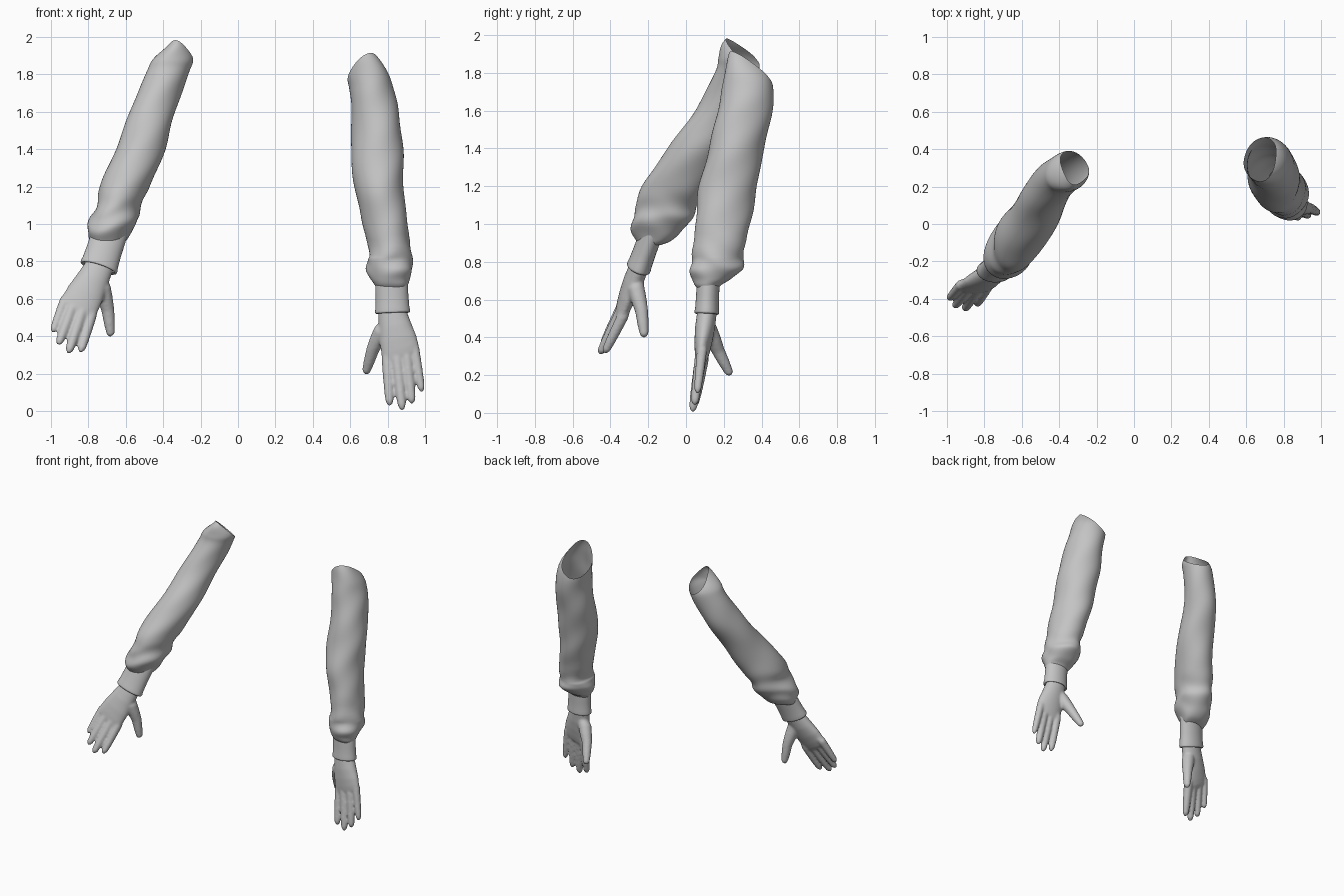
import bpy, bmesh, math
from mathutils import Vector

if "Cube" in bpy.data.objects:
    bpy.data.objects.remove(bpy.data.objects["Cube"])

grey = bpy.data.materials.new("light_grey")
grey.diffuse_color = (0.55, 0.55, 0.55, 1)
grey.use_nodes = True
grey.node_tree.nodes["Principled BSDF"].inputs["Base Color"].default_value = grey.diffuse_color


def loft(bm, rings, cap=False):
    """Skin a list of closed rings with quads."""
    vs = [[bm.verts.new(p) for p in r] for r in rings]
    n = len(vs[0])
    for a, b in zip(vs, vs[1:]):
        for i in range(n):
            j = (i + 1) % n
            bm.faces.new((a[i], a[j], b[j], b[i]))
    if cap:
        bm.faces.new(vs[0][::-1])
        bm.faces.new(vs[-1])


def finish(bm, name):
    bmesh.ops.recalc_face_normals(bm, faces=bm.faces)
    for f in bm.faces:
        f.smooth = True
    me = bpy.data.meshes.new(name)
    bm.to_mesh(me)
    bm.free()
    me.materials.append(grey)
    ob = bpy.data.objects.new(name, me)
    bpy.context.collection.objects.link(ob)
    return ob


def spline(rows, steps):
    """Catmull-Rom interpolation of parameter rows."""
    out = []
    for i in range(len(rows) - 1):
        q = [rows[max(0, min(len(rows) - 1, i + k))] for k in (-1, 0, 1, 2)]
        for s in range(steps):
            t = s / steps
            out.append([0.5 * (2 * b + (c - a) * t + (2 * a - 5 * b + 4 * c - d) * t * t
                               + (3 * b - a - 3 * c + d) * t ** 3) for a, b, c, d in zip(*q)])
    out.append(list(rows[-1]))
    return out


def oval(c, u, v, n=24):
    return [c + u * math.cos(2 * math.pi * i / n) + v * math.sin(2 * math.pi * i / n)
            for i in range(n)]


def sleeve(name, rows, skew, cuff_z, rim_point, rim_normal):
    """Loose sleeve from (z, xmin, xmax, ymin, ymax) rows, with cloth folds and a slanted opening."""
    n, rings = 48, []
    for z, x0, x1, y0, y1 in spline(rows, 6):
        bunch = math.exp(-((z - cuff_z - 0.1) / 0.15) ** 2)
        ring = []
        for i in range(n):
            t = 2 * math.pi * i / n
            f = 1 + 0.016 * math.sin(15 * z + 2 * t) + 0.016 * math.sin(23 * z - 3 * t + 1)
            f += bunch * 0.035 * math.sin(48 * z + 2 * math.sin(2 * t) + t)
            ring.append(Vector(((x0 + x1) / 2 + (x1 - x0) / 2 * f * math.cos(t),
                                (y0 + y1) / 2 + (y1 - y0) / 2 * f * math.sin(t + skew), z)))
        rings.append(ring)
    bm = bmesh.new()
    loft(bm, rings)
    bmesh.ops.bisect_plane(bm, geom=bm.verts[:] + bm.edges[:] + bm.faces[:], plane_co=rim_point,
                           plane_no=rim_normal, clear_outer=True)
    finish(bm, name)


def tube(bm, pts, radii, n=14):
    """Tapered round tube along a path, for fingers."""
    pts = [Vector(p) for p in pts]
    axis = (pts[-1] - pts[0]).normalized()
    u = axis.cross(Vector((0, 1, 0.1))).normalized()
    v = axis.cross(u)
    loft(bm, [oval(p, u * r, v * r, n) for p, r in zip(pts, radii)], True)


def cuff_and_hand(side, start, end, width, knuckles, tips, thumb):
    start, end = Vector(start), Vector(end)
    K, T = [Vector(k) for k in knuckles], [Vector(t) for t in tips]
    axis = (end - start).normalized()
    u = K[3] - K[0]
    u = (u - axis * u.dot(axis)).normalized()
    v = axis.cross(u)

    # ribbed cuff with a rolled lower edge
    bm = bmesh.new()
    prof = [(-0.4, 0.93), (0, 0.95), (0.4, 0.95), (0.8, 0.98), (0.93, 1.02),
            (0.99, 1.01), (1.01, 0.95), (0.97, 0.82)]
    loft(bm, [oval(start.lerp(end, t), u * width * s, v * 0.064 * s, 32) for t, s in prof])
    finish(bm, side + "_cuff")

    # palm, fingers and thumb fused into one smooth hand
    bm = bmesh.new()
    mid = (K[0] + K[1] + K[2] + K[3]) / 4
    ku = (K[3] - K[0]).normalized()
    kv = (mid - end).cross(ku).normalized()
    rings = []
    for t, w, h in ((-0.2, 0.078, 0.05), (0, 0.078, 0.052), (0.3, 0.088, 0.053),
                    (0.6, 0.1, 0.048), (0.85, 0.104, 0.04), (1.0, 0.1, 0.033), (1.08, 0.088, 0.022)):
        m = max(0, min(1, t))
        rings.append(oval(end.lerp(mid, t), u.lerp(ku, m).normalized() * w,
                          v.lerp(kv, m).normalized() * h))
    loft(bm, rings, True)
    for i, (k, t) in enumerate(zip(K, T)):
        s = (1, 1.02, 0.98, 0.88)[i]
        base = k.lerp(end, 0.3)
        tube(bm, [base, k, k.lerp(t, 0.35), k.lerp(t, 0.7), k.lerp(t, 0.92), k.lerp(t, 1.02)],
             [r * s for r in (0.027, 0.031, 0.029, 0.026, 0.022, 0.01)])
    a, b, c = [Vector(p) for p in thumb]
    tube(bm, [a.lerp(end, 0.4), a, a.lerp(b, 0.5), b, b.lerp(c, 0.5), b.lerp(c, 0.9), c],
         (0.035, 0.046, 0.042, 0.035, 0.03, 0.023, 0.01))
    hand = finish(bm, side + "_hand")
    rm = hand.modifiers.new("fuse", 'REMESH')
    rm.mode = 'VOXEL'
    rm.voxel_size = 0.008
    rm.use_smooth_shade = True
    sm = hand.modifiers.new("soften", 'SMOOTH')
    sm.factor = 0.5
    sm.iterations = 6


# forward-reaching arm on the -x side
sleeve("right_sleeve", [
    (0.89, -0.78, -0.62, -0.25, -0.13), (0.91, -0.79, -0.60, -0.265, -0.08),
    (0.96, -0.80, -0.57, -0.29, -0.02), (1.03, -0.79, -0.53, -0.285, 0.03),
    (1.10, -0.755, -0.52, -0.26, 0.06), (1.20, -0.74, -0.47, -0.23, 0.11),
    (1.40, -0.65, -0.39, -0.10, 0.21), (1.60, -0.58, -0.335, 0.05, 0.32),
    (1.80, -0.49, -0.265, 0.15, 0.385), (1.88, -0.455, -0.24, 0.17, 0.38),
    (1.95, -0.38, -0.27, 0.19, 0.33), (2.0, -0.335, -0.305, 0.23, 0.28)],
    0.16, 0.9, (-0.33, 0.25, 1.95), (0.5, 0.85, 1))
cuff_and_hand("right", (-0.695, -0.195, 0.92), (-0.745, -0.252, 0.765), 0.1,
              [(-0.785, -0.335, 0.51), (-0.84, -0.355, 0.51), (-0.89, -0.35, 0.54), (-0.925, -0.325, 0.595)],
              [(-0.84, -0.43, 0.32), (-0.905, -0.455, 0.315), (-0.958, -0.44, 0.36), (-0.99, -0.4, 0.425)],
              [(-0.725, -0.265, 0.66), (-0.695, -0.235, 0.54), (-0.678, -0.22, 0.4)])

# hanging arm on the +x side
sleeve("left_sleeve", [
    (0.66, 0.74, 0.90, 0.06, 0.17), (0.68, 0.725, 0.91, 0.045, 0.19),
    (0.71, 0.705, 0.92, 0.035, 0.24), (0.76, 0.685, 0.935, 0.02, 0.295),
    (0.81, 0.69, 0.93, 0.03, 0.30), (0.86, 0.70, 0.922, 0.035, 0.31),
    (1.05, 0.655, 0.90, 0.055, 0.35), (1.20, 0.62, 0.885, 0.07, 0.375),
    (1.40, 0.605, 0.88, 0.12, 0.415), (1.60, 0.605, 0.86, 0.17, 0.455),
    (1.72, 0.595, 0.83, 0.19, 0.465), (1.80, 0.587, 0.805, 0.205, 0.44),
    (1.88, 0.61, 0.755, 0.22, 0.37), (1.94, 0.65, 0.70, 0.24, 0.30)],
    -0.08, 0.68, (0.7, 0.25, 1.9), (-0.6, 0.8, 1))
cuff_and_hand("left", (0.82, 0.117, 0.68), (0.826, 0.11, 0.525), 0.092,
              [(0.797, 0.09, 0.28), (0.85, 0.075, 0.27), (0.902, 0.075, 0.285), (0.942, 0.085, 0.335)],
              [(0.81, 0.045, 0.035), (0.877, 0.035, 0.012), (0.93, 0.045, 0.045), (0.982, 0.06, 0.108)],
              [(0.77, 0.125, 0.43), (0.72, 0.17, 0.33), (0.68, 0.235, 0.2)])
